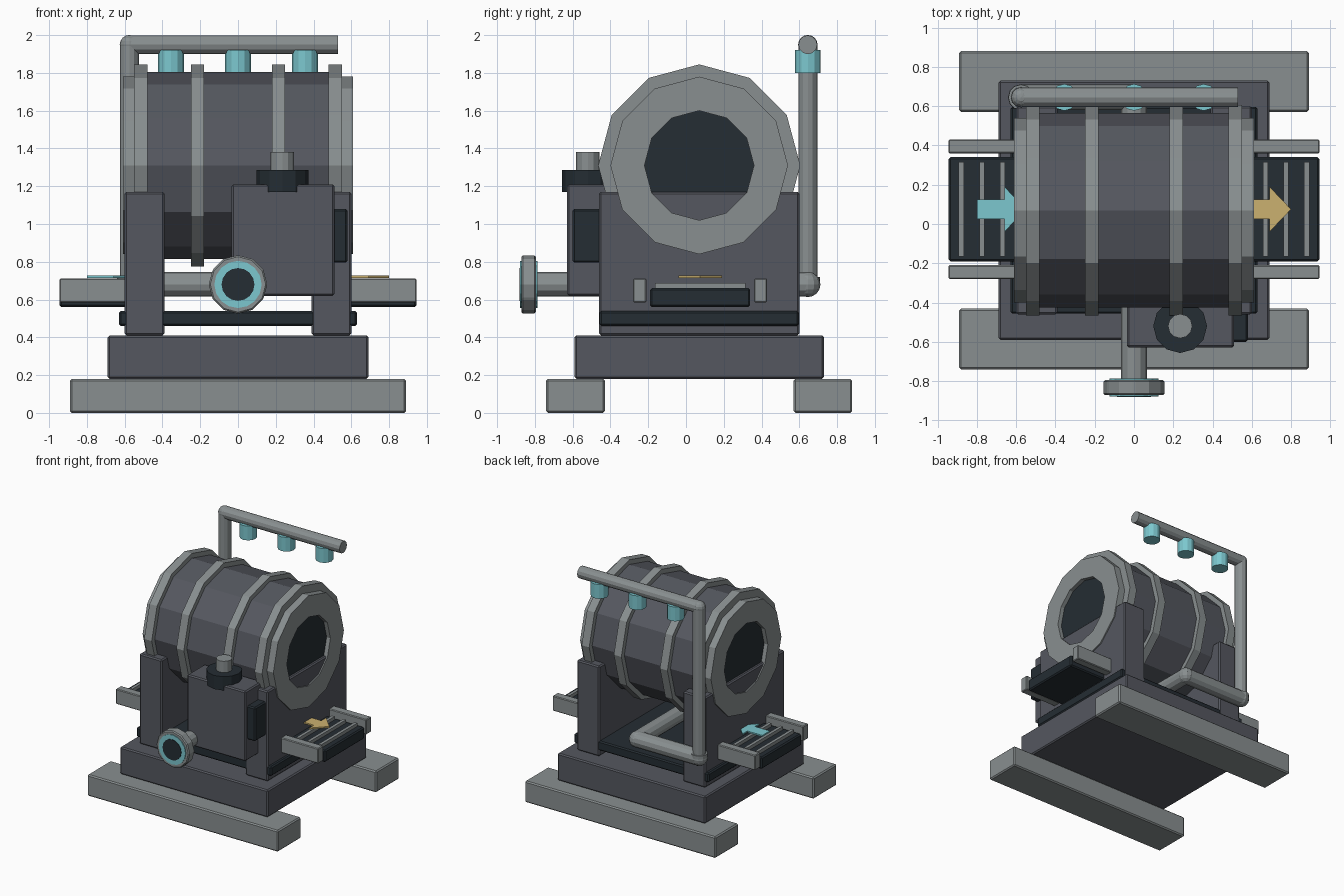
import bpy, bmesh, math
from mathutils import Vector, Matrix

cube = bpy.data.objects.get("Cube")
if cube:
    bpy.data.objects.remove(cube, do_unlink=True)


def material(name, rgb):
    m = bpy.data.materials.new(name)
    m.use_nodes = True
    m.diffuse_color = (*rgb, 1)
    m.node_tree.nodes["Principled BSDF"].inputs["Base Color"].default_value = (*rgb, 1)
    return m


LIGHT = material("light_grey", (0.25, 0.275, 0.28))
STEEL = material("slate_grey", (0.09, 0.096, 0.115))
DARK = material("dark_blue_grey", (0.018, 0.026, 0.033))
TEAL = material("teal", (0.2, 0.57, 0.62))
AMBER = material("amber", (0.6, 0.44, 0.16))


def finish(name, bm, mat, bevel=0):
    bmesh.ops.recalc_face_normals(bm, faces=bm.faces)
    me = bpy.data.meshes.new(name)
    bm.to_mesh(me)
    bm.free()
    me.materials.append(mat)
    ob = bpy.data.objects.new(name, me)
    bpy.context.collection.objects.link(ob)
    if bevel:
        mod = ob.modifiers.new("Bevel", "BEVEL")
        mod.width = bevel
        mod.segments = 1
    return ob


def box(name, x, y, z, mat, bevel=0.01):
    """Box from (min, max) ranges."""
    bm = bmesh.new()
    bmesh.ops.create_cube(bm, size=1)
    for v in bm.verts:
        v.co = [(r[0] + r[1]) / 2 + c * (r[1] - r[0]) for r, c in zip((x, y, z), v.co)]
    return finish(name, bm, mat, bevel)


def rod(name, a, b, radius, mat, sides=12, bevel=0):
    """Cylinder between two points."""
    a, b = Vector(a), Vector(b)
    bm = bmesh.new()
    turn = (b - a).to_track_quat("Z", "Y").to_matrix().to_4x4()
    bmesh.ops.create_cone(bm, cap_ends=True, segments=sides, radius1=radius, radius2=radius,
                          depth=(b - a).length, matrix=Matrix.Translation((a + b) / 2) @ turn)
    return finish(name, bm, mat, bevel)


def pipe(name, points, radius):
    """Straight runs with ball elbows."""
    for i, (a, b) in enumerate(zip(points, points[1:])):
        rod(f"{name}_run_{i + 1}", a, b, radius, LIGHT)
    for i, p in enumerate(points[1:-1]):
        bm = bmesh.new()
        bmesh.ops.create_uvsphere(bm, u_segments=12, v_segments=8, radius=radius * 1.03,
                                  matrix=Matrix.Translation(p))
        finish(f"{name}_elbow_{i + 1}", bm, LIGHT)


def annulus(name, x0, x1, outer, inner, y, z, mat, sides=12):
    """Ring around the x axis with a rectangular section."""
    bm = bmesh.new()
    loops = []
    for i in range(sides):
        t = math.tau * i / sides
        loops.append([bm.verts.new((x, y + r * math.sin(t), z + r * math.cos(t)))
                      for x, r in ((x0, inner), (x0, outer), (x1, outer), (x1, inner))])
    for i in range(sides):
        p, q = loops[i], loops[(i + 1) % sides]
        for k in range(4):
            n = (k + 1) % 4
            bm.faces.new((p[k], p[n], q[n], q[k]))
    return finish(name, bm, mat)


def arrow(name, x, mat):
    """Flat arrow pointing to +x, starting at x."""
    bm = bmesh.new()
    half = [(0, 0.05), (0.14, 0.05), (0.14, 0.115), (0.25, 0)]
    outline = half + [(px, -py) for px, py in reversed(half[:-1])]
    face = bm.faces.new([bm.verts.new((x + px, 0.075 + py, 0.715)) for px, py in outline])
    top = bmesh.ops.extrude_face_region(bm, geom=[face])["geom"]
    bmesh.ops.translate(bm, vec=(0, 0, 0.012),
                        verts=[g for g in top if isinstance(g, bmesh.types.BMVert)])
    finish(name, bm, mat)


# Base, skids and drip tray
box("front_skid", (-0.89, 0.89), (-0.74, -0.43), (0, 0.18), LIGHT)
box("back_skid", (-0.89, 0.89), (0.57, 0.88), (0, 0.18), LIGHT)
box("base", (-0.69, 0.69), (-0.59, 0.73), (0.18, 0.41), STEEL)
box("drip_tray", (-0.63, 0.63), (-0.457, 0.597), (0.46, 0.54), DARK)

# Drum
CY, CZ = 0.07, 1.31
rod("drum", (-0.54, CY, CZ), (0.54, CY, CZ), 0.495, STEEL)
for i, x in enumerate((-0.515, -0.215, 0.215, 0.515)):
    annulus(f"drum_hoop_{i + 1}", x - 0.035, x + 0.035, 0.535, 0.4, CY, CZ, LIGHT)

# Both ends: uprights, drum mouths and conveyors
for side, s in (("left", 1), ("right", -1)):
    def span(a, b):
        return tuple(sorted((s * a, s * b)))

    box(f"{side}_upright", span(0.39, 0.6), (-0.46, 0.6), (0.41, 1.17), STEEL)
    annulus(f"{side}_drum_mouth", *span(0.55, 0.61), 0.47, 0.29, CY, CZ, LIGHT)
    rod(f"{side}_drum_opening", (s * 0.53, CY, CZ), (s * 0.575, CY, CZ), 0.32, DARK)
    box(f"{side}_conveyor_bed", span(0.56, 0.945), (-0.19, 0.34), (0.56, 0.66), DARK)
    for i, x in enumerate((0.67, 0.775, 0.88)):
        box(f"{side}_conveyor_slat_{i + 1}", span(x - 0.013, x + 0.013), (-0.165, 0.315),
            (0.65, 0.688), LIGHT, 0)
    box(f"{side}_front_rail", span(0.58, 0.945), (-0.28, -0.21), (0.585, 0.712), LIGHT, 0.006)
    box(f"{side}_back_rail", span(0.58, 0.945), (0.36, 0.43), (0.585, 0.712), LIGHT, 0.006)
arrow("inlet_arrow", -0.8, TEAL)
arrow("outlet_arrow", 0.55, AMBER)

# Drive box with filler cap
box("drive_box", (-0.035, 0.51), (-0.63, -0.4), (0.62, 1.21), STEEL)
box("drive_side_panel", (0.5, 0.58), (-0.6, -0.45), (0.795, 1.08), DARK)
rod("filler_cap", (0.235, -0.52, 1.17), (0.235, -0.52, 1.285), 0.137, DARK)
rod("filler_stem", (0.235, -0.52, 1.28), (0.235, -0.52, 1.38), 0.062, LIGHT)

# Water line, valve wheel and spray bar
pipe("supply_pipe", [(0, -0.82, 0.68), (0, 0.645, 0.68), (-0.575, 0.645, 0.68),
                     (-0.575, 0.645, 0.72)], 0.065)
pipe("spray_pipe", [(-0.575, 0.645, 0.68), (-0.575, 0.645, 1.949), (0.53, 0.645, 1.949)], 0.05)
rod("valve_wheel", (0, -0.872, 0.68), (0, -0.795, 0.68), 0.155, LIGHT, 12, 0.008)
rod("valve_ring", (0, -0.878, 0.68), (0, -0.787, 0.68), 0.125, TEAL, 16)
rod("valve_hub", (0, -0.882, 0.68), (0, -0.85, 0.68), 0.087, DARK, 16)
for i, x in enumerate((-0.355, 0, 0.355)):
    rod(f"spray_nozzle_{i + 1}", (x, 0.645, 1.8), (x, 0.645, 1.92), 0.068, TEAL)
